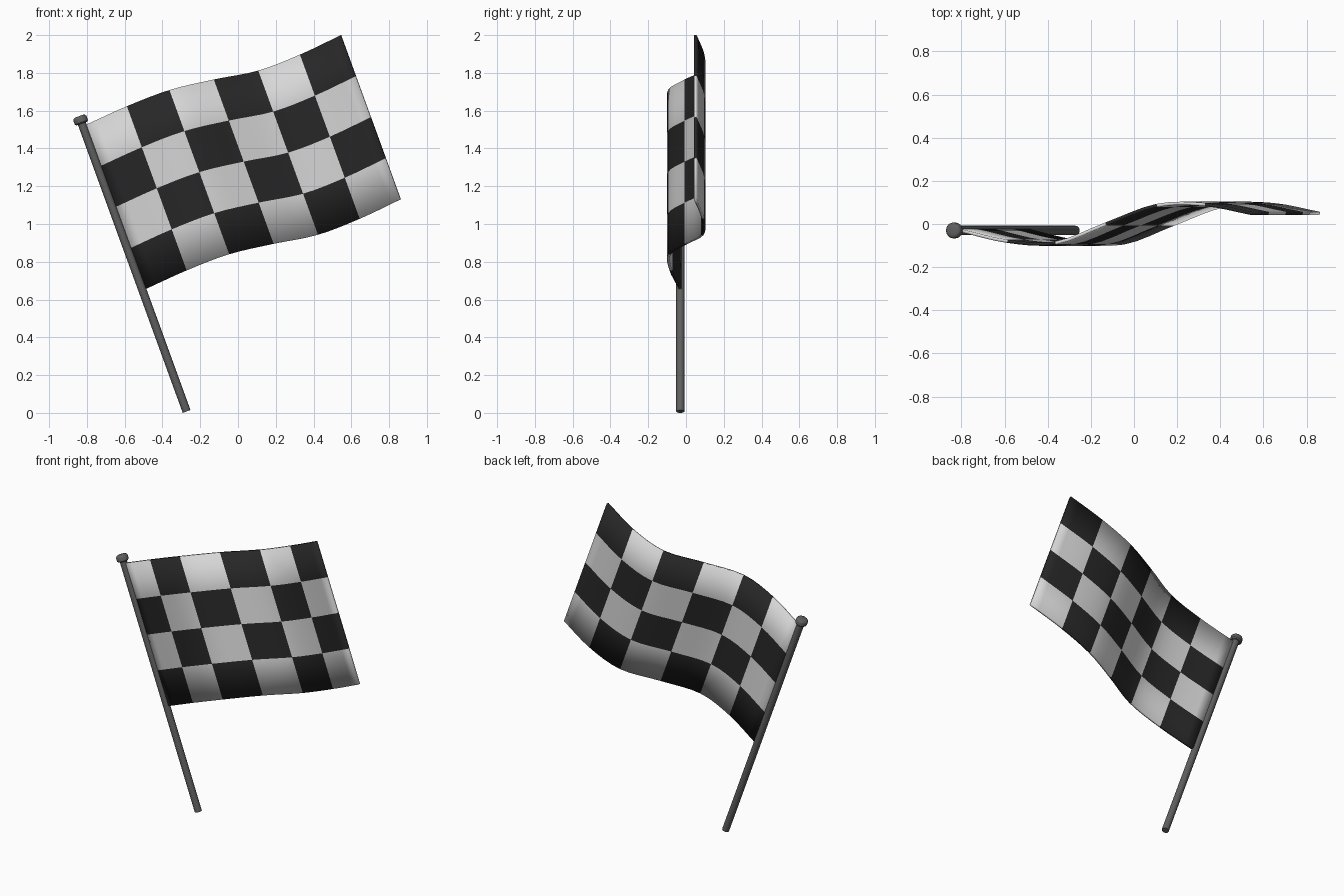
import bpy, bmesh, math
from mathutils import Vector

if "Cube" in bpy.data.objects:
    bpy.data.objects.remove(bpy.data.objects["Cube"])

TILT = math.radians(20)
U = Vector((math.cos(TILT), 0, math.sin(TILT)))    # along the flag
V = Vector((-math.sin(TILT), 0, math.cos(TILT)))   # along the pole
POLE_Y = -0.03


def material(name, rgb):
    m = bpy.data.materials.new(name)
    m.diffuse_color = (*rgb, 1)
    m.use_nodes = True
    m.node_tree.nodes["Principled BSDF"].inputs["Base Color"].default_value = m.diffuse_color
    return m


white = material("white cloth", (0.68, 0.68, 0.68))
black = material("black cloth", (0.02, 0.02, 0.02))
grey = material("grey pole", (0.115, 0.115, 0.115))


def make_object(name, bm, mats, angle):
    bmesh.ops.recalc_face_normals(bm, faces=bm.faces)
    me = bpy.data.meshes.new(name)
    bm.to_mesh(me)
    bm.free()
    for m in mats:
        me.materials.append(m)
    ob = bpy.data.objects.new(name, me)
    bpy.context.collection.objects.link(ob)
    bpy.ops.object.select_all(action='DESELECT')
    ob.select_set(True)
    bpy.context.view_layer.objects.active = ob
    bpy.ops.object.shade_smooth_by_angle(angle=math.radians(angle))
    return ob


def lathe(name, base, profile, sides=16):
    """Closed solid turned around the tilted pole axis; profile is (radius, height)."""
    bm = bmesh.new()
    rings = []
    for r, h in profile:
        rings.append([bm.verts.new(base + V * h
                      + U * (r * math.cos(2 * math.pi * i / sides))
                      + Vector((0, r * math.sin(2 * math.pi * i / sides), 0)))
                      for i in range(sides)])
    for a, b in zip(rings, rings[1:]):
        for i in range(sides):
            j = (i + 1) % sides
            bm.faces.new((a[i], a[j], b[j], b[i]))
    bm.faces.new(rings[0])
    bm.faces.new(rings[-1])
    return make_object(name, bm, [grey], 40)


# Pole and its rounded cap
foot = Vector((-0.272, POLE_Y, 0.0075))
lathe("pole", foot, [(0.022, 0), (0.022, 1.635)])
lathe("pole_cap", foot + V * 1.642,
      [(0.03, -0.02), (0.037, -0.013), (0.037, 0.01), (0.032, 0.018), (0.022, 0.022)])

# Waving flag: wave control values at the seven column borders
DEPTH = [-0.03, -0.08, -0.088, 0.0, 0.086, 0.09, 0.049]
RISE = [0.0, 0.0185, 0.022, -0.006, -0.042, -0.038, -0.0155]
COLS, ROWS, SUB = 6, 4, 4
LENGTH, HEIGHT = 1.431, 0.925


def spline(vals, t):
    """Catmull-Rom curve through vals, extended straight at both ends."""
    p = [2 * vals[0] - vals[1]] + vals + [2 * vals[-1] - vals[-2]]
    i = min(int(t), len(vals) - 2)
    f = t - i
    a, b, c, d = p[i:i + 4]
    return 0.5 * (2 * b + (c - a) * f + (2 * a - 5 * b + 4 * c - d) * f ** 2
                  + (3 * b - a - 3 * c + d) * f ** 3)


corner = Vector((-0.805, 0, 1.525))
bm = bmesh.new()
grid = []
for i in range(COLS * SUB + 1):
    t = i / SUB
    top = corner + U * (LENGTH * t / COLS) + V * spline(RISE, t)
    top.y = spline(DEPTH, t)
    grid.append([bm.verts.new(top - V * (HEIGHT * r / ROWS)) for r in range(ROWS + 1)])
for i in range(COLS * SUB):
    for r in range(ROWS):
        f = bm.faces.new((grid[i][r], grid[i][r + 1], grid[i + 1][r + 1], grid[i + 1][r]))
        f.material_index = (i // SUB + r) % 2      # checker pattern
flag = make_object("flag", bm, [white, black], 40)
solid = flag.modifiers.new("cloth_thickness", 'SOLIDIFY')
solid.thickness = 0.015
solid.offset = 0
